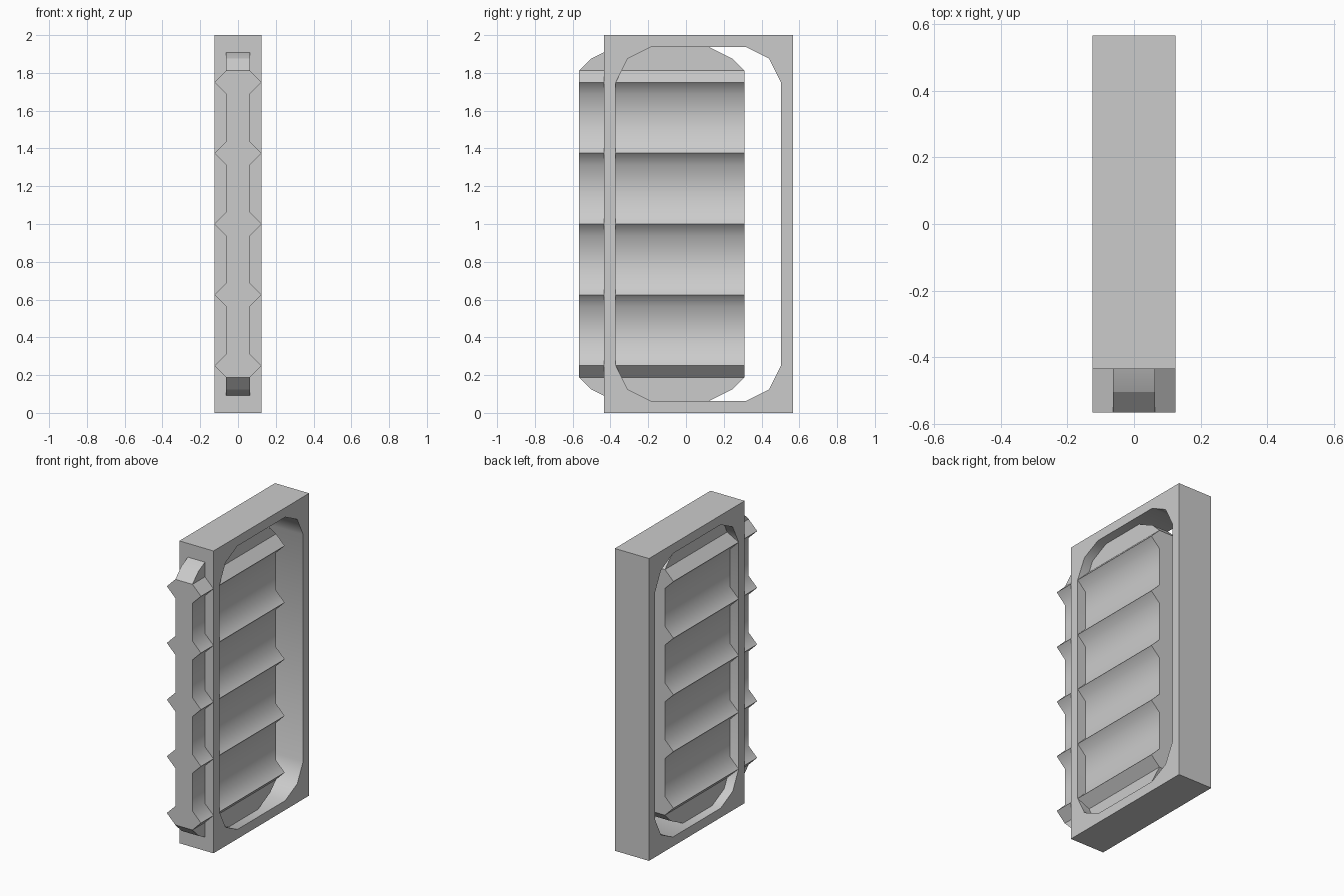
import bpy, bmesh, math
from mathutils import Vector

if "Cube" in bpy.data.objects:
    bpy.data.objects.remove(bpy.data.objects["Cube"])

FRAME_Y, PANEL_Y = 0.0655, -0.128
HALF_T = 0.125          # half thickness of frame and rib tips
CORE_T = 0.0625         # half thickness of panel core


def finish(name, bm):
    bmesh.ops.recalc_face_normals(bm, faces=bm.faces)
    mesh = bpy.data.meshes.new(name)
    bm.to_mesh(mesh)
    bm.free()
    obj = bpy.data.objects.new(name, mesh)
    bpy.context.collection.objects.link(obj)
    bpy.ops.object.select_all(action='DESELECT')
    obj.select_set(True)
    bpy.context.view_layer.objects.active = obj
    bpy.ops.object.shade_smooth_by_angle(angle=math.radians(50))
    return obj


def extrude(bm, faces, offset):
    geom = bmesh.ops.extrude_face_region(bm, geom=faces)["geom"]
    verts = [g for g in geom if isinstance(g, bmesh.types.BMVert)]
    bmesh.ops.translate(bm, verts=verts, vec=offset)
    return verts, [g for g in geom if isinstance(g, bmesh.types.BMFace)]


# Door frame: rectangle with a round-cornered opening
bm = bmesh.new()
corner = [(0.4375, 0.75), (0.375, 0.875), (0.25, 0.9375)]
outer, inner = [], []
for sy, sz in ((1, 1), (-1, 1), (-1, -1), (1, -1)):
    pts = corner if sy * sz > 0 else corner[::-1]
    outer.append(bm.verts.new((-HALF_T, FRAME_Y + sy * 0.5, 1 + sz)))
    inner.append([bm.verts.new((-HALF_T, FRAME_Y + sy * y, 1 + sz * z)) for y, z in pts])
faces = []
for i in range(4):
    j = (i + 1) % 4
    faces.append(bm.faces.new([outer[i]] + inner[i][::-1]))
    faces.append(bm.faces.new([outer[i], outer[j], inner[j][0], inner[i][-1]]))
extrude(bm, faces, Vector((2 * HALF_T, 0, 0)))
finish("door_frame", bm)

# Sliding panel: ribbed cross-section extruded along y
bm = bmesh.new()
side = []
for i in range(5):
    z = 0.25 + 0.375 * i
    side += [(CORE_T, z - 0.0625), (HALF_T, z), (CORE_T, z + 0.0625)]
profile = side + [(-x, z) for x, z in reversed(side)]
face = bm.faces.new([bm.verts.new((x, PANEL_Y - 0.4375, z)) for x, z in profile])
extrude(bm, [face], Vector((0, 0.875, 0)))

# Rounded top and bottom ends of the panel
for s in (1, -1):
    end = [f for f in bm.faces
           if all(abs(v.co.z - (1 + s * 0.8125)) < 1e-4 for v in f.verts)]
    for half in (0.375, 0.25):
        verts, end = extrude(bm, end, Vector((0, 0, s * 0.0625)))
        for v in verts:
            v.co.y = PANEL_Y + math.copysign(half, v.co.y - PANEL_Y)
finish("sliding_panel", bm)
